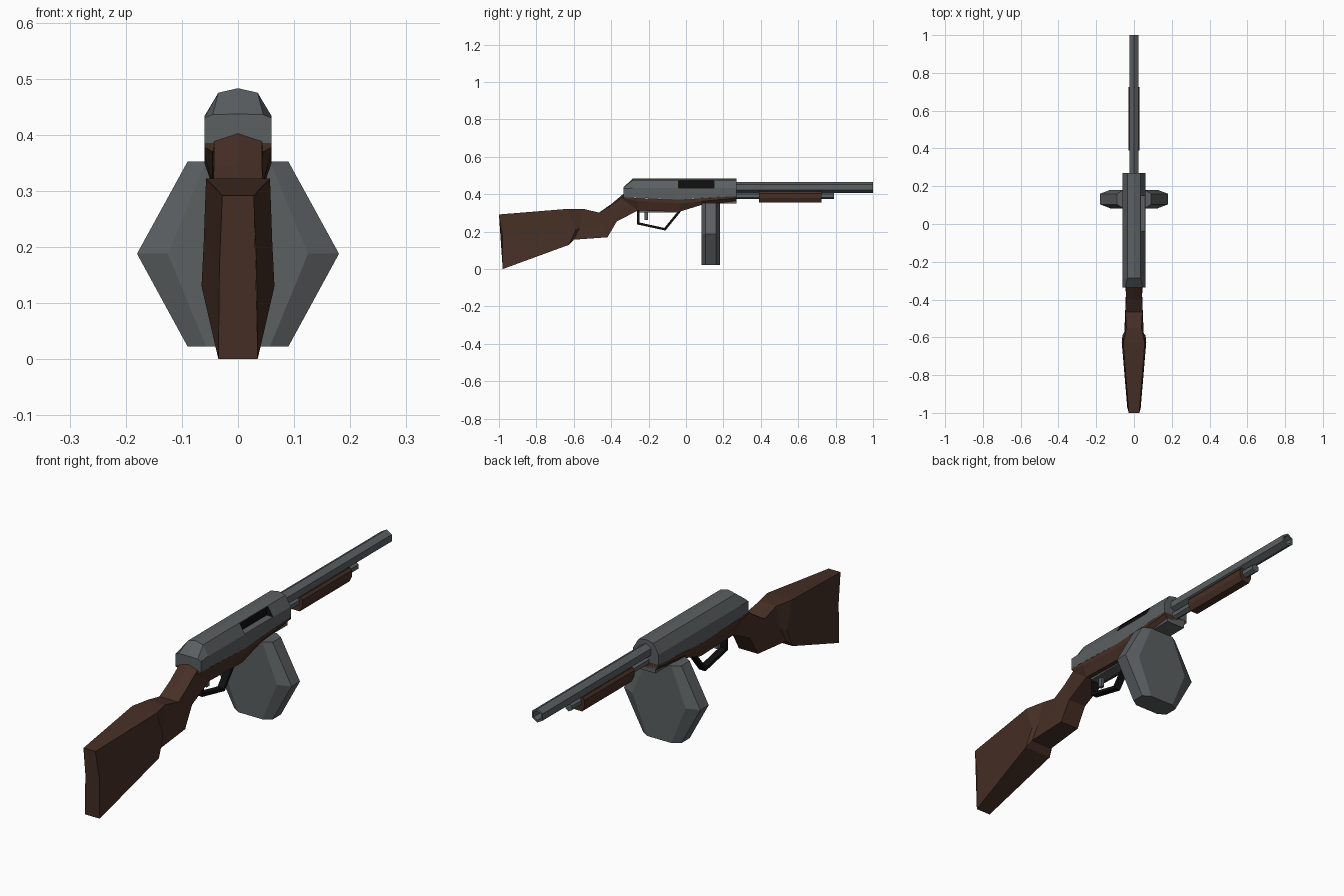
import bpy, bmesh, math
from mathutils import Vector

if "Cube" in bpy.data.objects:
    bpy.data.objects.remove(bpy.data.objects["Cube"])


def material(name, rgb):
    m = bpy.data.materials.new(name)
    m.diffuse_color = (*rgb, 1)
    m.use_nodes = True
    m.node_tree.nodes["Principled BSDF"].inputs["Base Color"].default_value = m.diffuse_color
    return m


STEEL = material("grey steel", (0.105, 0.115, 0.12))
WOOD = material("dark brown wood", (0.062, 0.029, 0.019))
BLACK = material("black metal", (0.005, 0.005, 0.005))


def finish(name, bm, *mats):
    bmesh.ops.recalc_face_normals(bm, faces=bm.faces)
    me = bpy.data.meshes.new(name)
    bm.to_mesh(me)
    bm.free()
    for m in mats:
        me.materials.append(m)
    ob = bpy.data.objects.new(name, me)
    bpy.context.collection.objects.link(ob)
    return ob


def loft(name, rings, mat):
    """Skin closed rings of points and cap both ends."""
    bm = bmesh.new()
    vs = [[bm.verts.new(p) for p in r] for r in rings]
    n = len(vs[0])
    for a, b in zip(vs, vs[1:]):
        for i in range(n):
            j = (i + 1) % n
            bm.faces.new((a[i], a[j], b[j], b[i]))
    bm.faces.new(vs[0])
    bm.faces.new(vs[-1])
    return finish(name, bm, mat)


def mirrored(half):
    """Complete a half ring (x >= 0) across x = 0."""
    return half + [(-x, y, z) for x, y, z in reversed(half) if x > 0]


def box(name, lo, hi, *mats):
    bm = bmesh.new()
    bmesh.ops.create_cube(bm, size=1)
    for v in bm.verts:
        v.co = [l + (c + 0.5) * (h - l) for c, l, h in zip(v.co, lo, hi)]
    return finish(name, bm, *mats)


def hex_ring(r, y, z):
    return [(r * math.sin(i * math.pi / 3), y, z + r * math.cos(i * math.pi / 3)) for i in range(6)]


# Receiver: y, crown z, shoulder z, shoulder half width, side z, bottom z
receiver = loft("receiver", [
    mirrored([(0, y, c), (w, y, s), (0.06, y, e), (0.06, y, b)])
    for y, c, s, w, e, b in [
        (-0.335, 0.437, 0.436, 0.045, 0.43, 0.385),
        (-0.285, 0.483, 0.475, 0.035, 0.433, 0.382),
        (-0.035, 0.483, 0.475, 0.035, 0.433, 0.372),
        (0.27, 0.483, 0.475, 0.035, 0.433, 0.39)]], STEEL)

# Ejection port cut into the right shoulder, dark inside with a steel floor
cutter = box("port_cutter", (0.03, -0.04, 0.434), (0.09, 0.15, 0.473), BLACK, STEEL)
for p in cutter.data.polygons:
    p.material_index = 1 if p.normal.z < -0.5 else 0
cutter.hide_render = True
cutter.hide_viewport = True
receiver.data.materials.append(BLACK)
cut = receiver.modifiers.new("port", 'BOOLEAN')
cut.operation = 'DIFFERENCE'
cut.solver = 'EXACT'
cut.material_mode = 'TRANSFER'
cut.object = cutter

# Wooden bed under the receiver: y, top z, side z, bottom z
loft("receiver_bed", [
    mirrored([(0.06, y, t), (0.06, y, m), (0.045, y, b)])
    for y, t, m, b in [
        (-0.335, 0.385, 0.378, 0.37), (-0.257, 0.38, 0.365, 0.313),
        (-0.035, 0.372, 0.35, 0.307), (0.08, 0.378, 0.362, 0.342),
        (0.27, 0.39, 0.38, 0.365)]], WOOD)

# Magazine well and trigger plate
box("magazine_well", (-0.045, 0.08, 0.35), (0.045, 0.27, 0.40), STEEL)
box("trigger_plate", (-0.025, -0.25, 0.303), (0.025, -0.035, 0.32), STEEL)

# Shoulder stock: ridge, then (half width, y, z) at top, middle, bottom
loft("shoulder_stock", [
    mirrored([(0, t[1], t[2] + ridge), t, m, b])
    for ridge, t, m, b in [
        (0, (0.028, -1.0, 0.292), (0.033, -0.98, 0.17), (0.035, -0.98, 0.0)),
        (0, (0.057, -0.63, 0.322), (0.061, -0.59, 0.21), (0.065, -0.625, 0.13)),
        (0, (0.04, -0.55, 0.322), (0.045, -0.57, 0.22), (0.052, -0.6, 0.157)),
        (0, (0.045, -0.465, 0.302), (0.045, -0.45, 0.24), (0.045, -0.42, 0.17)),
        (0.006, (0.043, -0.40, 0.341), (0.043, -0.385, 0.30), (0.043, -0.37, 0.255)),
        (0.014, (0.043, -0.335, 0.388), (0.045, -0.30, 0.35), (0.045, -0.257, 0.313)),
    ]], WOOD)

# Drum magazine: hexagon with its side corners bevelled front and back
loft("drum_magazine", [
    [(x, y, z) for x, z in [(a, 0.188), (b, 0.352), (-b, 0.352), (-a, 0.188), (-b, 0.023), (b, 0.023)]]
    for y, a, b in [(0.083, 0.125, 0.057), (0.104, 0.18, 0.09),
                    (0.16, 0.18, 0.09), (0.181, 0.125, 0.057)]], STEEL)

# Hexagonal hollow barrel and the tube below it
loft("barrel", [hex_ring(0.029, 0.25, 0.437), hex_ring(0.029, 1.0, 0.437),
                hex_ring(0.02, 1.0, 0.437), hex_ring(0.02, 0.95, 0.437)], STEEL)
loft("lower_tube", [hex_ring(0.018, 0.25, 0.393), hex_ring(0.018, 0.79, 0.393)], STEEL)

# Wooden fore grip
loft("fore_grip", [mirrored([(0.021, y, 0.416), (0.03, y, 0.405), (0.03, y, 0.38), (0.018, y, 0.355)])
                   for y in (0.39, 0.725)], WOOD)

# Trigger guard strap along a bent path, and the trigger
outer = [(-0.262, 0.315), (-0.262, 0.239), (-0.11, 0.206), (-0.026, 0.31)]
inner = [(-0.249, 0.315), (-0.249, 0.249), (-0.116, 0.22), (-0.042, 0.31)]
loft("trigger_guard", [
    [(-0.015, *o), (0.015, *o), (0.015, *i), (-0.015, *i)] for o, i in zip(outer, inner)], BLACK)
box("trigger", (-0.008, -0.222, 0.262), (0.008, -0.203, 0.31), STEEL)
